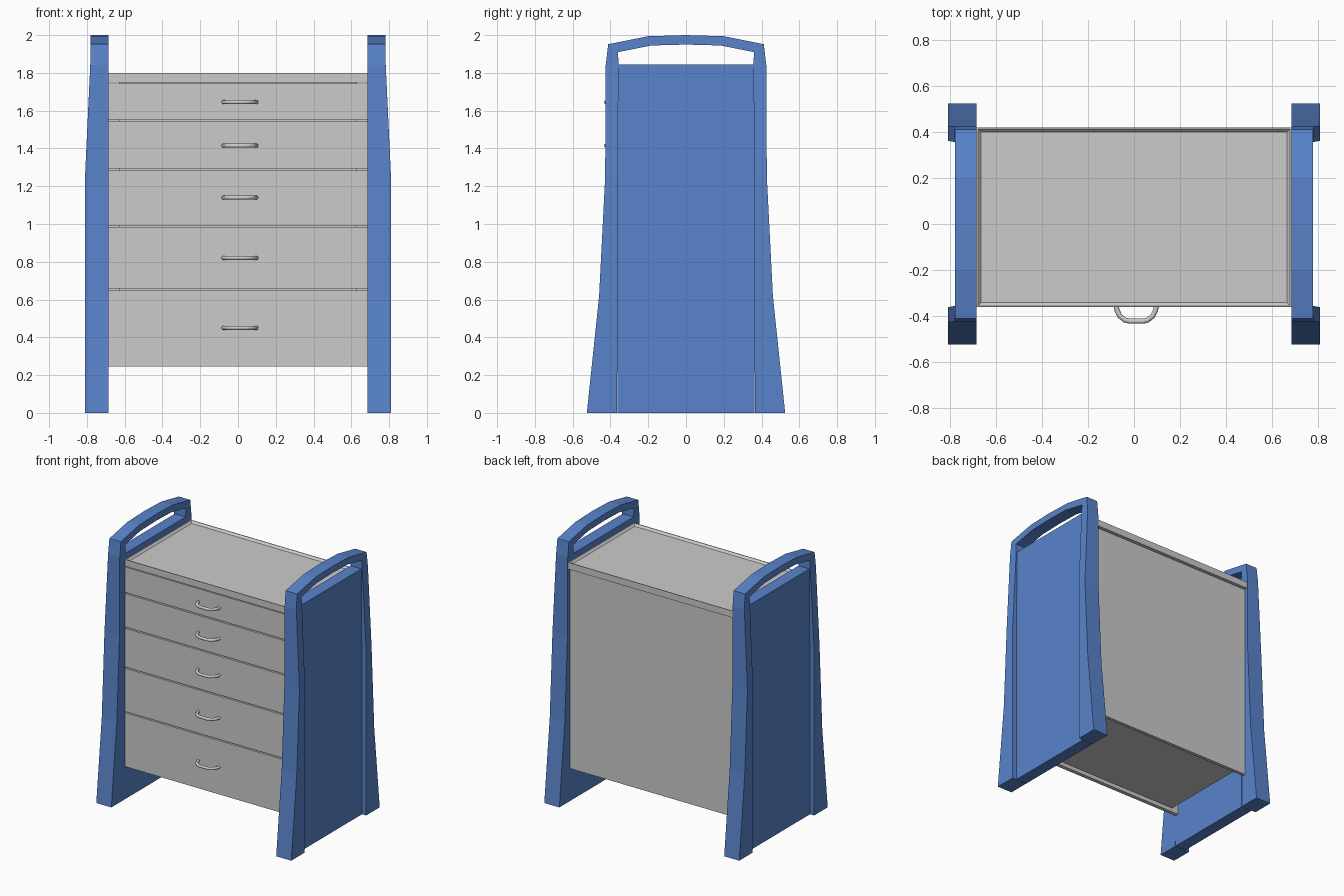
import bpy, bmesh

if "Cube" in bpy.data.objects:
    bpy.data.objects.remove(bpy.data.objects["Cube"])

blue = bpy.data.materials.new("blue_plastic")
blue.diffuse_color = (0.10, 0.23, 0.60, 1)
blue.use_nodes = True
blue.node_tree.nodes["Principled BSDF"].inputs["Base Color"].default_value = blue.diffuse_color


def add_object(name, bm, mat=None):
    bmesh.ops.recalc_face_normals(bm, faces=bm.faces)
    me = bpy.data.meshes.new(name)
    bm.to_mesh(me)
    bm.free()
    ob = bpy.data.objects.new(name, me)
    bpy.context.collection.objects.link(ob)
    if mat:
        me.materials.append(mat)
    return ob


def box_mesh(x0, x1, y0, y1, z0, z1):
    bm = bmesh.new()
    bmesh.ops.create_cube(bm, size=1)
    for v in bm.verts:
        v.co.x = (x0 + x1) / 2 + v.co.x * (x1 - x0)
        v.co.y = (y0 + y1) / 2 + v.co.y * (y1 - y0)
        v.co.z = (z0 + z1) / 2 + v.co.z * (z1 - z0)
    return bm


def mirror_x(ob):
    ob.modifiers.new("mirror", 'MIRROR').use_axis[0] = True


# Side frame: one sweep up the front post, over the handle, down the back post
X_IN = 0.685
half = [  # outer y, outer z, inner y, inner z, outer x
    (0.525, 0.0, 0.365, 0.0, 0.81),
    (0.46, 0.62, 0.362, 0.62, 0.81),
    (0.428, 1.25, 0.362, 1.25, 0.81),
    (0.425, 1.84, 0.357, 1.845, 0.782),
    (0.412, 1.952, 0.36, 1.91, 0.78),
    (0.20, 1.994, 0.185, 1.945, 0.78),
]
stations = [(-a, b, -c, d, x) for a, b, c, d, x in half]
stations.append((0, 2.0, 0, 1.95, 0.78))
stations += half[::-1]
bm = bmesh.new()
rings = [[bm.verts.new(p) for p in ((X_IN, yo, zo), (xo, yo, zo), (xo, yi, zi), (X_IN, yi, zi))]
         for yo, zo, yi, zi, xo in stations]
for a, b in zip(rings, rings[1:]):
    for i in range(4):
        j = (i + 1) % 4
        bm.faces.new((a[i], a[j], b[j], b[i]))
bm.faces.new(rings[0])
bm.faces.new(rings[-1][::-1])
mirror_x(add_object("side_frame", bm, blue))

# Side panel filling each frame
mirror_x(add_object("side_panel", box_mesh(X_IN, 0.775, -0.363, 0.363, 0, 1.845), blue))

# Top tray with a shallow sloped rim
bm = box_mesh(-X_IN, X_IN, -0.362, 0.42, 1.75, 1.80)
bm.normal_update()
top = [f for f in bm.faces if f.normal.z > 0.9]
bmesh.ops.inset_region(bm, faces=top, thickness=0.008)
bmesh.ops.inset_region(bm, faces=top, thickness=0.02, depth=-0.015)
add_object("top_tray", bm)

# Carcass and back panel
add_object("carcass", box_mesh(-0.63, 0.63, -0.335, 0.38, 0.275, 1.755))
add_object("back_panel", box_mesh(-X_IN, X_IN, 0.375, 0.40, 0.245, 1.745))

# Drawer fronts and bow handles
edges = [1.75, 1.55, 1.29, 0.99, 0.655, 0.245]
handle_z = [1.645, 1.415, 1.14, 0.82, 0.45]
bow = [(0.088, -0.355), (0.084, -0.375), (0.072, -0.40), (0.05, -0.418), (0.03, -0.423)]
path = [(-x, y) for x, y in bow] + bow[::-1]
for n in range(5):
    z1 = edges[n] - 0.006
    z0 = edges[n + 1] + (0.003 if n < 4 else 0)
    add_object(f"drawer_front_{n + 1}", box_mesh(-X_IN, X_IN, -0.362, -0.333, z0, z1))

    cu = bpy.data.curves.new("handle", 'CURVE')
    cu.dimensions = '3D'
    cu.bevel_depth = 0.011
    cu.bevel_resolution = 2
    cu.use_fill_caps = True
    sp = cu.splines.new('POLY')
    sp.points.add(len(path) - 1)
    for p, (x, y) in zip(sp.points, path):
        p.co = (x + 0.01, y, handle_z[n], 1)
    ob = bpy.data.objects.new(f"drawer_handle_{n + 1}", cu)
    bpy.context.collection.objects.link(ob)
